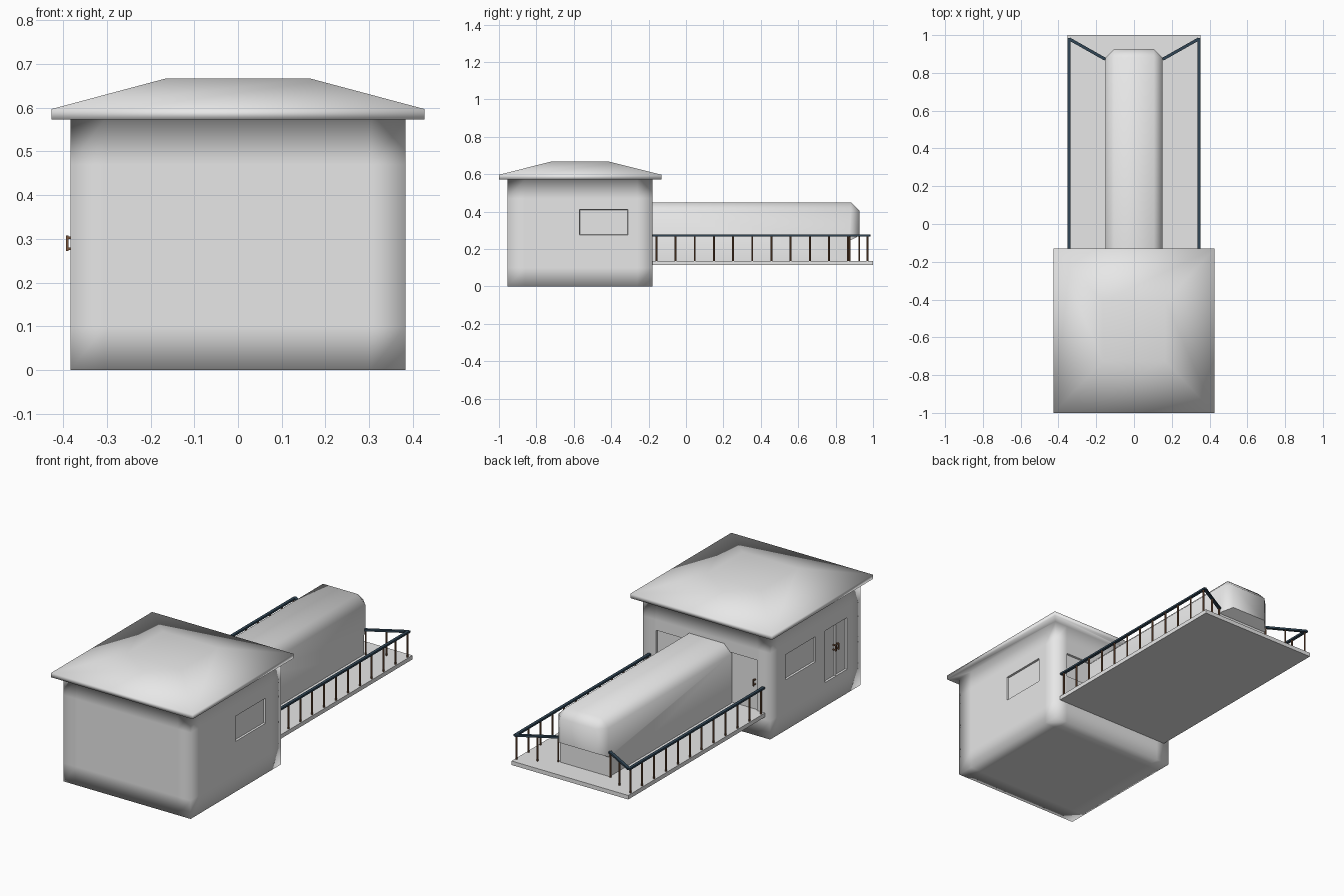
import bpy, bmesh
from mathutils import Vector, Matrix

cube = bpy.data.objects.get("Cube")
if cube:
    bpy.data.objects.remove(cube, do_unlink=True)


def material(name, rgb):
    m = bpy.data.materials.new(name)
    m.use_nodes = True
    m.diffuse_color = (*rgb, 1)
    m.node_tree.nodes["Principled BSDF"].inputs["Base Color"].default_value = (*rgb, 1)
    return m


GREY = material("plain_grey", (0.8, 0.8, 0.8))
BLUE = material("dark_blue_steel", (0.03, 0.06, 0.09))
BROWN = material("rusty_brown", (0.19, 0.09, 0.045))


def finish(bm, name, mat, smooth=False):
    bmesh.ops.recalc_face_normals(bm, faces=bm.faces)
    for f in bm.faces:
        f.smooth = smooth
    me = bpy.data.meshes.new(name)
    bm.to_mesh(me)
    bm.free()
    ob = bpy.data.objects.new(name, me)
    bpy.context.collection.objects.link(ob)
    me.materials.append(mat)
    return ob


def bar(bm, a, b, width, height):
    """Box-section bar from a to b."""
    a, b = Vector(a), Vector(b)
    d = b - a
    up = Vector((0, 0, 1)) if abs(d.z) < 0.9 * d.length else Vector((0, 1, 0))
    y = up.cross(d).normalized()
    z = d.normalized().cross(y)
    rot = Matrix((d.normalized(), y, z)).transposed().to_4x4()
    size = Matrix.Diagonal((d.length, width, height, 1))
    bmesh.ops.create_cube(bm, size=1, matrix=Matrix.Translation((a + b) / 2) @ rot @ size)


def box(name, lo, hi, mat):
    lo, hi = Vector(lo), Vector(hi)
    bm = bmesh.new()
    bmesh.ops.create_cube(bm, size=1, matrix=Matrix.Translation((lo + hi) / 2)
                          @ Matrix.Diagonal((*(hi - lo), 1)))
    return finish(bm, name, mat)


# Cabin walls and hipped roof: stacked rectangular rings
WALL_X, FRONT, BACK, EAVE = 0.383, -0.955, -0.178, 0.573
rings = [(WALL_X, FRONT, BACK, 0), (WALL_X, FRONT, BACK, EAVE),
         (0.427, -1, -0.13, EAVE), (0.427, -1, -0.13, 0.597),
         (0.165, -0.725, -0.41, 0.667)]
bm = bmesh.new()
loops = [[bm.verts.new(p) for p in ((-x, a, z), (x, a, z), (x, b, z), (-x, b, z))]
         for x, a, b, z in rings]
for low, high in zip(loops, loops[1:]):
    for i in range(4):
        j = (i + 1) % 4
        bm.faces.new((low[i], low[j], high[j], high[i]))
bm.faces.new(loops[0][::-1])
bm.faces.new(loops[-1])
bmesh.ops.recalc_face_normals(bm, faces=bm.faces)

# Cut the walls along window and door outlines
cuts = {0: (-0.305, -0.145, 0.145, 0.305),
        1: (-0.86, -0.84, -0.745, -0.65, -0.57, -0.31, -0.26),
        2: (0.1, 0.13, 0.275, 0.412, 0.47)}
for axis, places in cuts.items():
    normal = Vector([float(k == axis) for k in range(3)])
    for place in places:
        walls = [f for f in bm.faces if f.calc_center_median().z < EAVE - 0.001]
        geom = set(walls)
        for f in walls:
            geom.update(f.edges)
            geom.update(f.verts)
        bmesh.ops.bisect_plane(bm, geom=list(geom), dist=1e-5,
                               plane_co=normal * place, plane_no=normal)

# Recessed panels: (wall axis, wall side, range along wall, height range)
SILL, FLOOR, HEAD = 0.275, 0.13, 0.412
panels = [(0, 1, -0.57, -0.31, SILL), (0, -1, -0.57, -0.31, SILL),
          (0, -1, -0.84, -0.745, FLOOR), (0, -1, -0.745, -0.65, FLOOR),
          (1, 1, 0.145, 0.305, SILL), (1, 1, -0.305, -0.145, FLOOR)]
for axis, side, a, b, bottom in panels:
    faces = []
    for f in bm.faces:
        c = f.calc_center_median()
        if f.normal[axis] * side > 0.9 and a < c[1 - axis] < b and bottom < c.z < HEAD:
            faces.append(f)
    rim = bmesh.ops.inset_region(bm, faces=faces, thickness=0.002, depth=-0.01,
                                 use_even_offset=True)["faces"]
    for f in rim:
        for e in f.edges:
            e.smooth = False
finish(bm, "cabin_and_roof", GREY, True)

# Walkway deck
box("deck", (-0.352, BACK - 0.01, 0.115), (0.352, 1, 0.137), GREY)

# Long hood: side profile extruded across, with chamfered upper and nose edges
HOOD_X, NOSE, TOP = 0.15, 0.927, 0.45
profile = [(BACK, 0.13), (0.873, 0.13), (0.873, 0.243), (NOSE, 0.272), (NOSE, TOP), (BACK, TOP)]
bm = bmesh.new()
face = bm.faces.new([bm.verts.new((-HOOD_X, y, z)) for y, z in profile])
out = bmesh.ops.extrude_face_region(bm, geom=[face], use_keep_orig=True)["geom"]
bmesh.ops.translate(bm, verts=[v for v in out if isinstance(v, bmesh.types.BMVert)],
                    vec=(2 * HOOD_X, 0, 0))
bmesh.ops.recalc_face_normals(bm, faces=bm.faces)
chamfer = []
for e in bm.edges:
    p, q = (v.co for v in e.verts)
    on_top = min(p.z, q.z) > TOP - 0.001
    on_nose = min(p.y, q.y) > NOSE - 0.001
    at_back = max(p.y, q.y) < BACK + 0.001
    across = abs(p.x - q.x) > 0.01
    if (on_top and not at_back) or (on_nose and not across):
        chamfer.append(e)
bmesh.ops.bevel(bm, geom=chamfer, offset=0.045, segments=1, affect='EDGES')
hood = finish(bm, "long_hood", GREY, True)
bpy.ops.object.select_all(action='DESELECT')
hood.select_set(True)
bpy.context.view_layer.objects.active = hood
bpy.ops.object.shade_smooth_by_angle(angle=1.05)

# Handrails and posts on both sides
RAIL_X, RAIL_Z, DECK_Z = 0.343, 0.272, 0.13
for side, label in ((1, "left"), (-1, "right")):
    x = side * RAIL_X
    corner, end = Vector((x, 0.98, RAIL_Z)), Vector((side * 0.152, 0.872, RAIL_Z))
    bm = bmesh.new()
    bar(bm, (x, BACK, RAIL_Z), (x, 0.985, RAIL_Z), 0.016, 0.01)
    bar(bm, corner, end, 0.016, 0.01)
    finish(bm, label + "_handrail", BLUE)

    bm = bmesh.new()
    spots = [Vector((x, -0.158 + 0.1025 * i, 0)) for i in range(12)]
    spots += [corner.lerp(end, t) for t in (0.5, 0.97)]
    for s in spots:
        bmesh.ops.create_cone(bm, cap_ends=True, segments=8, radius1=0.005, radius2=0.005,
                              depth=RAIL_Z - DECK_Z,
                              matrix=Matrix.Translation((s.x, s.y, (RAIL_Z + DECK_Z) / 2)))
    finish(bm, label + "_rail_posts", BROWN)


# Door handles: upright grip on two short stubs
def handle(name, foot, outward):
    foot, outward = Vector(foot), Vector(outward)
    rise = Vector((0, 0, 0.018))
    grip = foot + outward * 0.018
    bm = bmesh.new()
    bar(bm, grip - rise, grip + rise, 0.006, 0.006)
    for s in (-0.7, 0.7):
        bar(bm, foot + rise * s, grip + rise * s, 0.006, 0.006)
    finish(bm, name, BROWN)


for y, label in ((-0.757, "front"), (-0.733, "rear")):
    handle(label + "_side_door_handle", (0.01 - WALL_X, y, 0.29), (-1, 0, 0))
handle("back_door_handle", (-0.287, BACK - 0.01, 0.287), (0, 1, 0))
